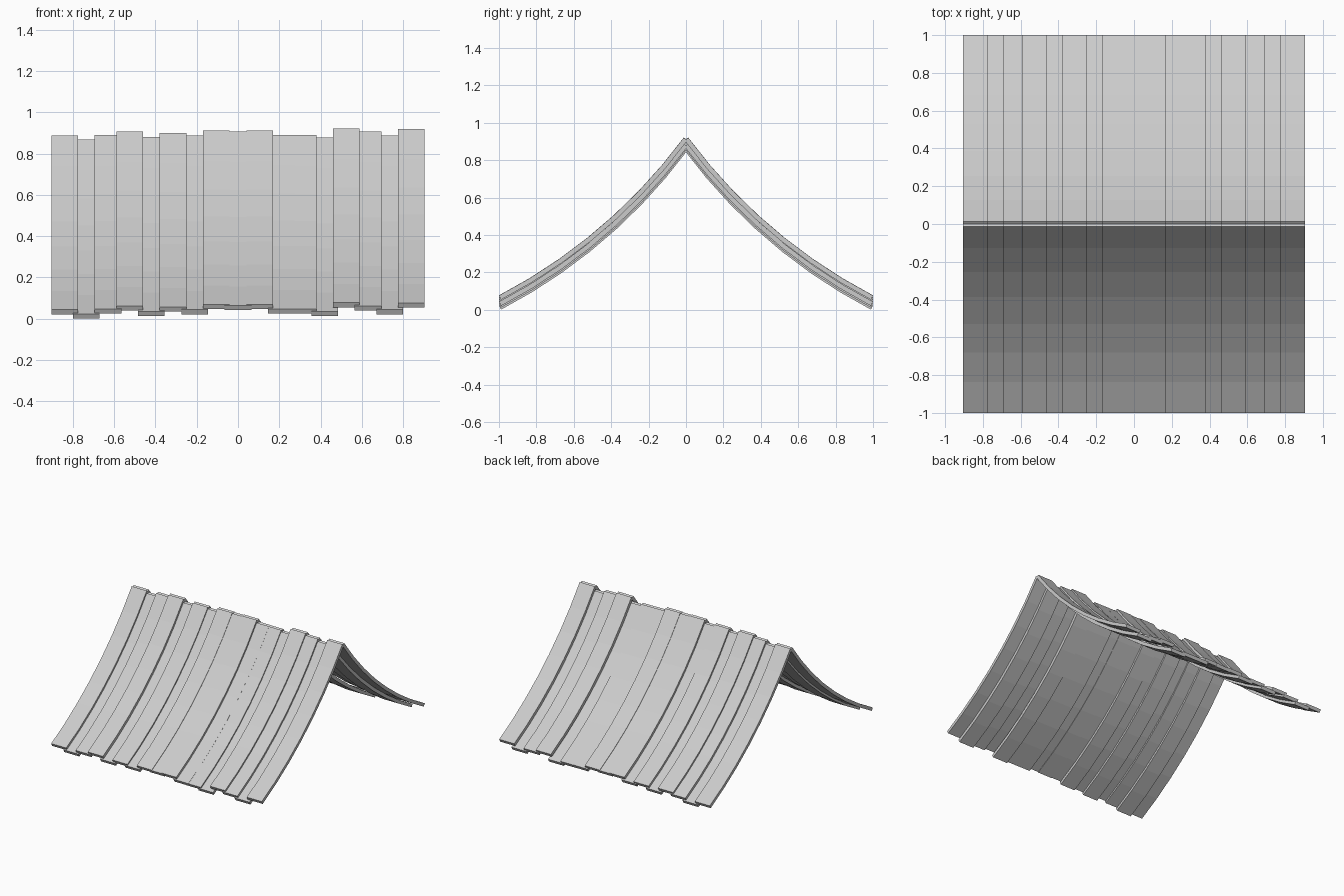
import bpy, bmesh
from math import radians, sin, cos, hypot

if "Cube" in bpy.data.objects:
    bpy.data.objects.remove(bpy.data.objects["Cube"])

# ridge height of each overlapping plank, left to right
RIDGES = [.887, .867, .890, .906, .879, .900, .887, .912, .908,
          .912, .891, .890, .878, .921, .906, .887, .920]
PITCH, WIDTH, THICK = .105, .129, .025
SEGS, Y0, DROP = 7, .012, .844

# sagging roof slope: an arc that flattens towards the eave
A0, A1 = radians(53.5), radians(27.5)
R = hypot(1 - Y0, DROP) / (2 * sin((A0 - A1) / 2))
top, bottom = [], []
for i in range(SEGS + 1):
    a = A0 + (A1 - A0) * i / SEGS
    y = Y0 + R * (sin(A0) - sin(a))
    z = -R * (cos(a) - cos(A0))
    top.append((y, z))
    bottom.append((y - THICK * sin(a), z - THICK * cos(a)))
scale = (1 - Y0) / (top[-1][0] - Y0)
fix = DROP / -top[-1][1]
# land the eave exactly on y = 1 and the measured drop
top = [(Y0 + (y - Y0) * scale, z * fix) for y, z in top]
bottom = [(Y0 + (y - Y0) * scale, z * fix) for y, z in bottom]


def plank(name, x, ridge, side):
    bm = bmesh.new()
    rows = []
    for (ty, tz), (by, bz) in zip(top, bottom):
        rows.append([bm.verts.new((x + dx, side * y, ridge + z)) for dx, y, z in (
            (-WIDTH / 2, ty, tz), (WIDTH / 2, ty, tz),
            (WIDTH / 2, by, bz), (-WIDTH / 2, by, bz))])
    for a, b in zip(rows, rows[1:]):
        for k in range(4):
            j = (k + 1) % 4
            bm.faces.new((a[k], a[j], b[j], b[k]))
    bm.faces.new(rows[0])
    bm.faces.new(rows[-1])
    bmesh.ops.recalc_face_normals(bm, faces=bm.faces)
    me = bpy.data.meshes.new(name)
    bm.to_mesh(me)
    bm.free()
    ob = bpy.data.objects.new(name, me)
    bpy.context.collection.objects.link(ob)


# front and back slopes
for i, ridge in enumerate(RIDGES):
    x = (i - (len(RIDGES) - 1) / 2) * PITCH
    plank(f"front_roof_plank_{i + 1}", x, ridge, -1)
    plank(f"back_roof_plank_{i + 1}", x, ridge, 1)
